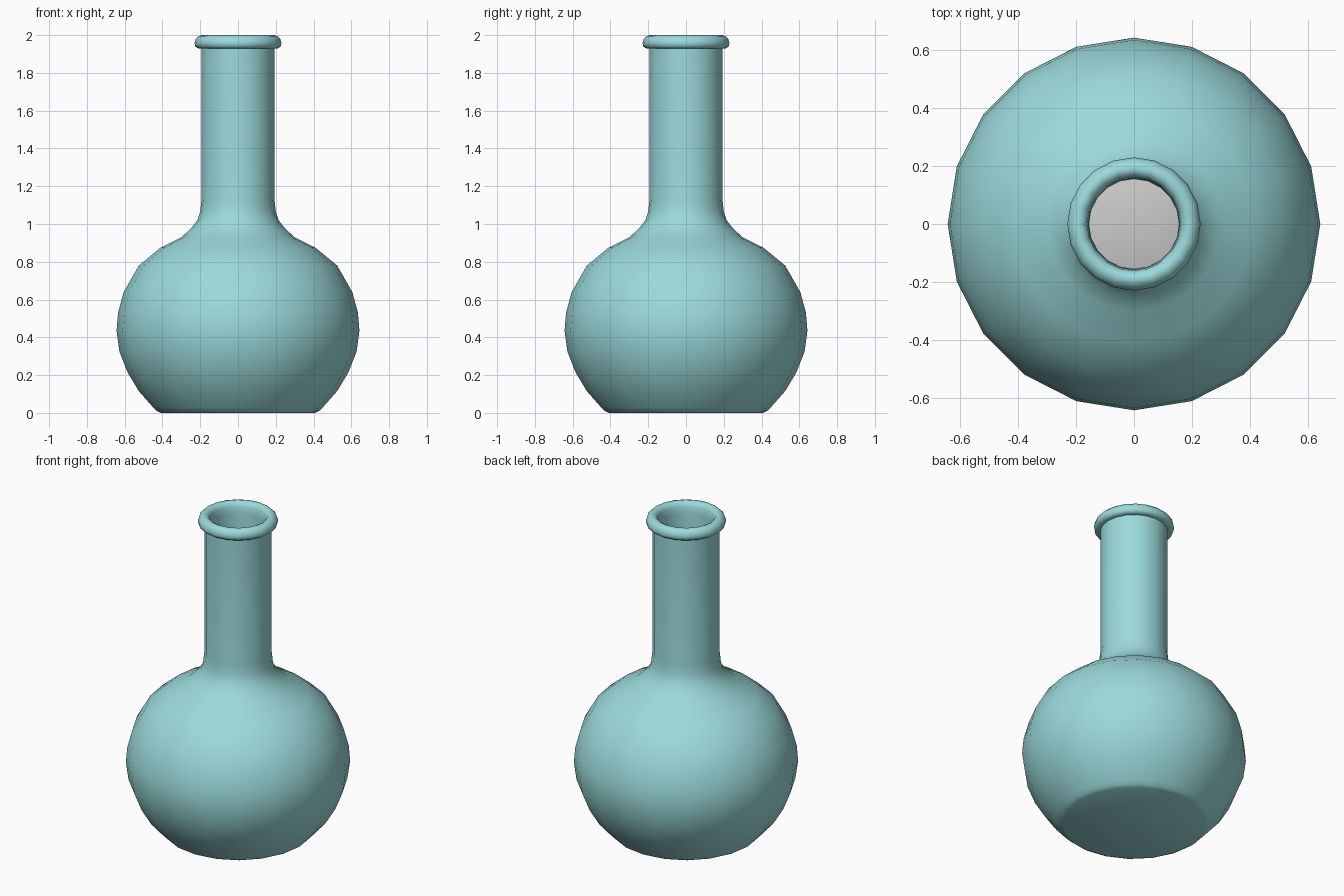
import bpy, math

if "Cube" in bpy.data.objects:
    bpy.data.objects.remove(bpy.data.objects["Cube"])

SIDES = 20

def lathe(name, profile, angle, mat=None):
    # Revolve (radius, height) points; zero-radius points become poles
    verts, faces, rings = [], [], []
    for r, z in profile:
        n = 1 if r == 0 else SIDES
        rings.append(list(range(len(verts), len(verts) + n)))
        for i in range(n):
            a = 2 * math.pi * i / SIDES
            verts.append((r * math.cos(a), r * math.sin(a), z))
    for a, b in zip(rings, rings[1:]):
        for i in range(SIDES):
            j = (i + 1) % SIDES
            if len(a) == 1:
                faces.append((a[0], b[j], b[i]))
            elif len(b) == 1:
                faces.append((a[i], a[j], b[0]))
            else:
                faces.append((a[i], a[j], b[j], b[i]))
    mesh = bpy.data.meshes.new(name)
    mesh.from_pydata(verts, [], faces)
    obj = bpy.data.objects.new(name, mesh)
    bpy.context.collection.objects.link(obj)
    if mat:
        mesh.materials.append(mat)
    bpy.ops.object.select_all(action='DESELECT')
    obj.select_set(True)
    bpy.context.view_layer.objects.active = obj
    bpy.ops.object.shade_smooth_by_angle(angle=math.radians(angle))
    return obj

glass = bpy.data.materials.new("teal_glass")
glass.diffuse_color = (0.33, 0.70, 0.71, 1)
glass.use_nodes = True
glass.node_tree.nodes["Principled BSDF"].inputs["Base Color"].default_value = glass.diffuse_color

# Flask wall: base, bulb, shoulder, neck and rolled lip
outer = [(0, 0), (0.41, 0), (0.43, 0.01), (0.45, 0.03), (0.525, 0.115),
         (0.585, 0.215), (0.628, 0.325), (0.643, 0.435), (0.635, 0.53),
         (0.605, 0.64), (0.525, 0.78), (0.41, 0.875), (0.30, 0.93),
         (0.25, 0.975), (0.215, 1.02), (0.20, 1.065), (0.193, 1.13),
         (0.193, 1.93)]
lip = [(0.212, 1.93), (0.226, 1.94), (0.23, 1.958), (0.224, 1.98),
       (0.208, 1.995), (0.19, 2.0), (0.173, 1.992), (0.162, 1.975)]
# Inner wall back down to the floor of the flask
inner = [(0.158, 1.93), (0.155, 1.13), (0.165, 1.05), (0.215, 0.96),
         (0.28, 0.90), (0.39, 0.84), (0.495, 0.755), (0.57, 0.625),
         (0.605, 0.435), (0.59, 0.325), (0.49, 0.135), (0.41, 0.04), (0, 0.04)]
lathe("flask", outer + lip + inner, 50, glass)

# Grey contents filling the lower bulb
contents = [(0, 0.05), (0.40, 0.05), (0.48, 0.14), (0.58, 0.325),
            (0.595, 0.435), (0.585, 0.52), (0, 0.53)]
lathe("contents", contents, 180)
